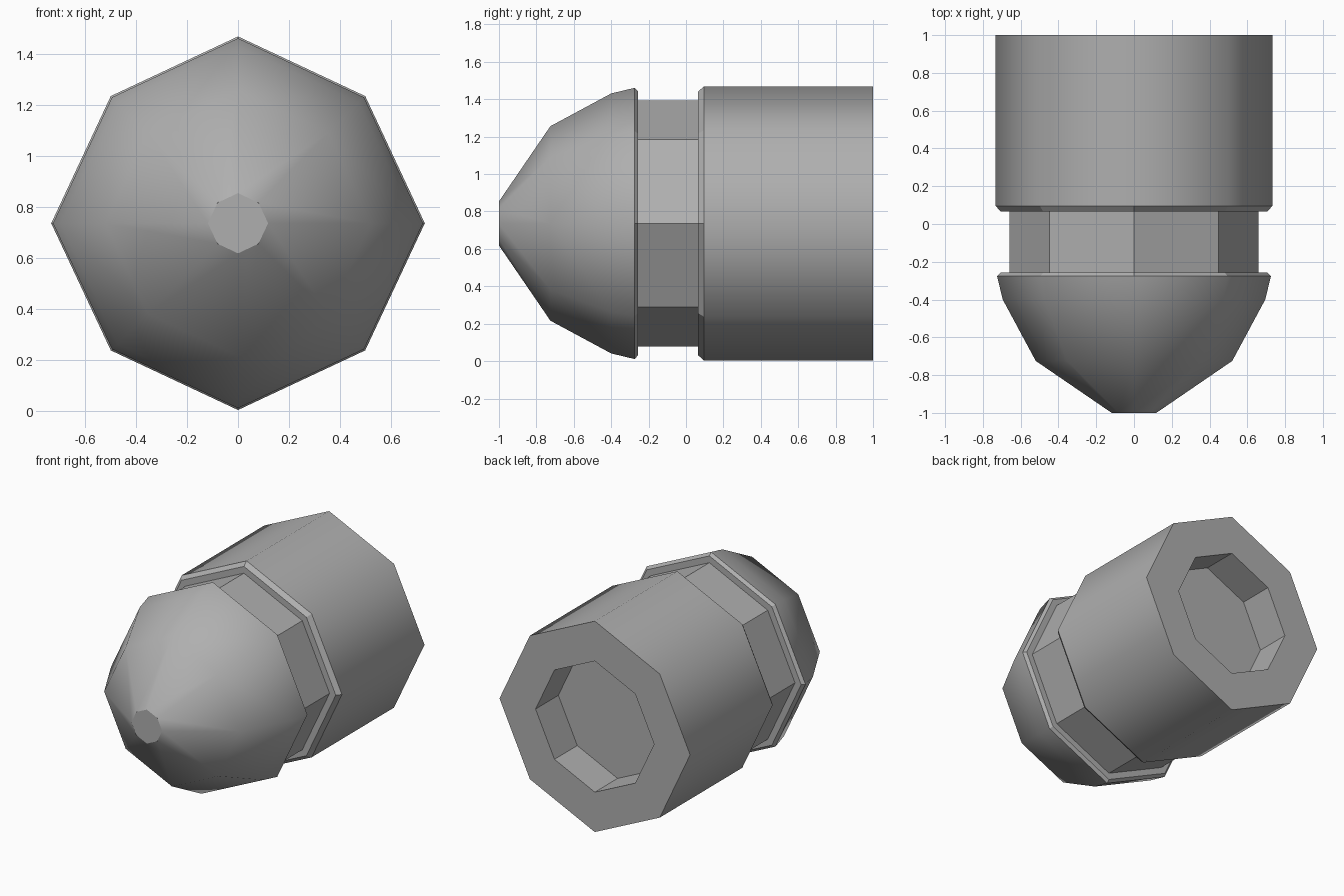
import bpy, bmesh
from math import sin, cos, pi

if "Cube" in bpy.data.objects:
    bpy.data.objects.remove(bpy.data.objects["Cube"])

CZ = 0.736      # height of the long axis
DIAG = 0.963    # diagonal corners sit slightly inside the circle

# Darker grey for the whole model
grey = bpy.data.materials.new("dark_grey")
grey.diffuse_color = (0.43, 0.43, 0.43, 1)
grey.use_nodes = True
grey.node_tree.nodes["Principled BSDF"].inputs["Base Color"].default_value = grey.diffuse_color


def lathe(name, profile, smooth, cap_start=False, cap_end=False):
    """Eight-sided loft along y; profile = (y, radius), smooth = one flag per band."""
    bm = bmesh.new()
    rings = []
    for y, r in profile:
        ring = []
        for i in range(8):
            a = i * pi / 4
            k = r * (DIAG if i % 2 else 1)
            ring.append(bm.verts.new((k * sin(a), y, CZ + k * cos(a))))
        rings.append(ring)
    for a, b, s in zip(rings, rings[1:], smooth):
        for i in range(8):
            j = (i + 1) % 8
            f = bm.faces.new((a[i], b[i], b[j], a[j]))
            f.smooth = s
    if cap_start:
        bm.faces.new(rings[0])
    if cap_end:
        bm.faces.new(rings[-1][::-1])
    me = bpy.data.meshes.new(name)
    bm.to_mesh(me)
    bm.free()
    me.materials.append(grey)
    ob = bpy.data.objects.new(name, me)
    bpy.context.collection.objects.link(ob)
    return ob


# Rounded nose with flat tip and small rear chamfer
lathe("nose", [(-1, 0.118), (-0.725, 0.52), (-0.4, 0.695), (-0.275, 0.725),
               (-0.256, 0.705), (-0.256, 0.658)],
      [True, True, True, False, False], cap_start=True)

# Recessed, faceted neck
lathe("neck", [(-0.256, 0.658), (0.065, 0.658)], [False])

# Main body with front chamfer and a shallow socket in the back
lathe("body", [(0.065, 0.658), (0.065, 0.705), (0.095, 0.732), (1, 0.732),
               (1, 0.455), (0.75, 0.455)],
      [False, False, True, False, False], cap_end=True)
